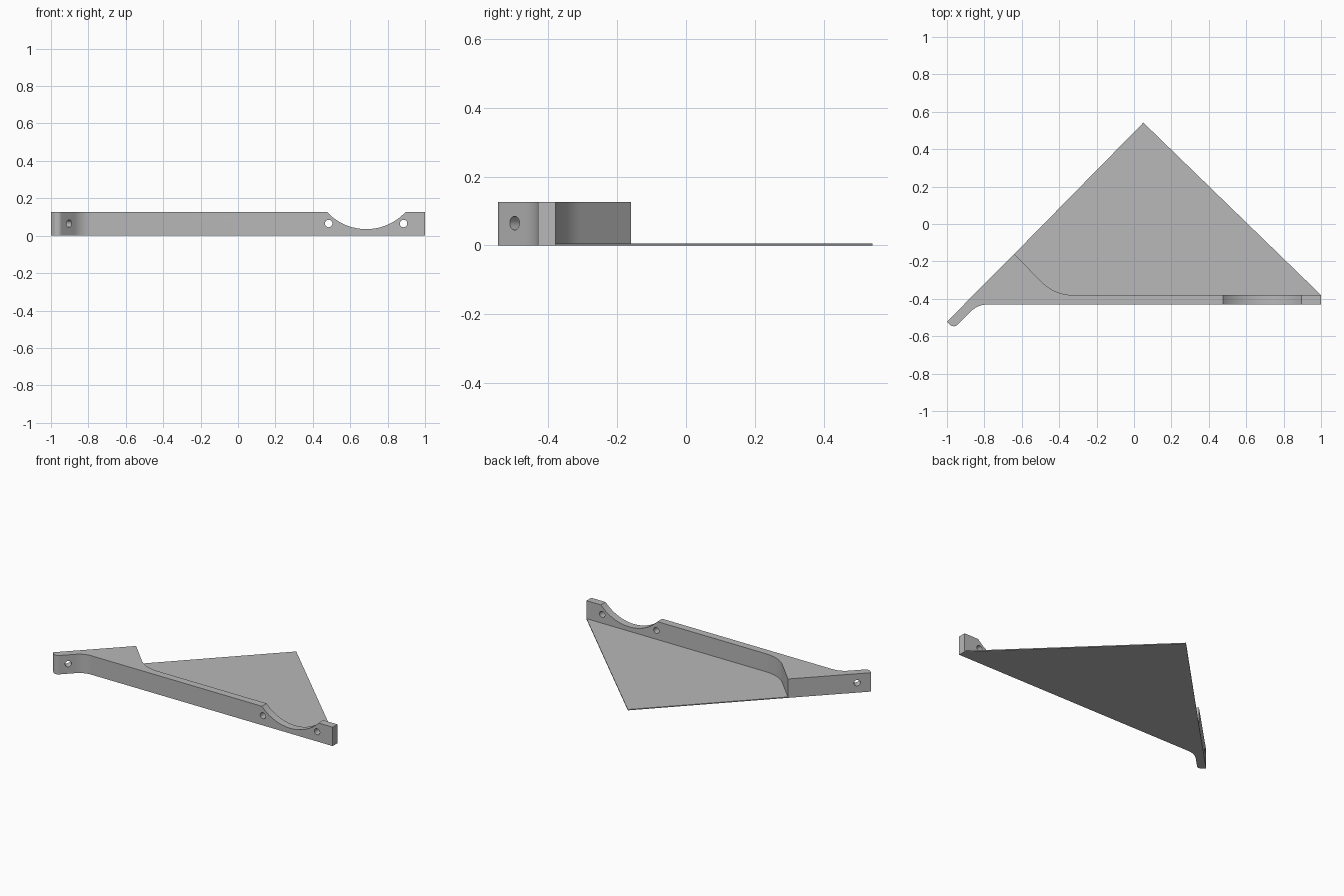
import bpy, bmesh, math
from mathutils import Vector, Matrix

cube = bpy.data.objects.get("Cube")
if cube:
    bpy.data.objects.remove(cube, do_unlink=True)

HEIGHT = 0.126
PLATE = 0.006

grey = bpy.data.materials.new("plain grey")
grey.use_nodes = True
colour = (0.48, 0.48, 0.48, 1)
grey.diffuse_color = colour
grey.node_tree.nodes["Principled BSDF"].inputs["Base Color"].default_value = colour


def fillet(before, corner, after, reach, steps=12):
    """Circular arc rounding a corner, starting `reach` along each edge."""
    b, c, a = Vector(before), Vector(corner), Vector(after)
    u, v = (b - c).normalized(), (a - c).normalized()
    weight = math.sin(u.angle(v) / 2)
    p, q = c + u * reach, c + v * reach
    points = []
    for i in range(steps + 1):
        t = i / steps
        k0, k1, k2 = (1 - t) ** 2, 2 * t * (1 - t) * weight, t * t
        points.append((p * k0 + c * k1 + q * k2) / (k0 + k1 + k2))
    return points


def prism(name, outline, height):
    bm = bmesh.new()
    face = bm.faces.new([bm.verts.new((p[0], p[1], 0)) for p in outline])
    top = bmesh.ops.extrude_face_region(bm, geom=[face])["geom"]
    bmesh.ops.translate(bm, vec=(0, 0, height),
                        verts=[g for g in top if isinstance(g, bmesh.types.BMVert)])
    bmesh.ops.recalc_face_normals(bm, faces=bm.faces)
    mesh = bpy.data.meshes.new(name)
    bm.to_mesh(mesh)
    bm.free()
    mesh.materials.append(grey)
    obj = bpy.data.objects.new(name, mesh)
    bpy.context.collection.objects.link(obj)
    return obj


def cutter(name, centre, axis, radius, length, sides):
    bm = bmesh.new()
    turn = Vector(axis).to_track_quat('Z', 'Y').to_matrix().to_4x4()
    bmesh.ops.create_cone(bm, cap_ends=True, segments=sides, radius1=radius, radius2=radius,
                          depth=length, matrix=Matrix.Translation(centre) @ turn)
    mesh = bpy.data.meshes.new(name)
    bm.to_mesh(mesh)
    bm.free()
    mesh.materials.append(grey)
    obj = bpy.data.objects.new(name, mesh)
    bpy.context.collection.objects.link(obj)
    obj.hide_render = True
    obj.hide_viewport = True
    return obj


# Key corners of the plan
right_back, right_front = (1, -0.38), (1, -0.43)
bend_front, tail_front = (-0.835, -0.43), (-0.945, -0.54)
tail_corner, tail_back = (-0.975, -0.547), (-1, -0.522)
step_top, step_corner = (-0.64, -0.16), (-0.425, -0.38)
apex = (0.05, 0.542)

inner_edge = fillet(step_top, step_corner, right_back, 0.1)

# Wall with a bent tail and a wide shoulder
wall = prism("wall", [right_back, right_front]
             + fillet(right_front, bend_front, tail_front, 0.054)
             + fillet(bend_front, (-0.952, -0.547), tail_corner, 0.012, 5)
             + fillet(tail_front, tail_corner, tail_back, 0.008, 5)
             + [tail_back, step_top] + inner_edge, HEIGHT)

# Thin triangular base
prism("base_plate", [step_top] + inner_edge + [right_back, apex], PLATE)

# Round saddle notch and three screw holes
cuts = [cutter("saddle_cutter", (0.686, -0.4, 0.321), (0, 1, 0), 0.286, 0.3, 96)]
for x in (0.485, 0.885):
    cuts.append(cutter("screw_hole_cutter", (x, -0.4, 0.065), (0, 1, 0), 0.02, 0.3, 32))
cuts.append(cutter("tail_hole_cutter", (-0.92, -0.482, 0.065), (1, -1, 0), 0.02, 0.3, 32))
for cut in cuts:
    mod = wall.modifiers.new(cut.name, 'BOOLEAN')
    mod.operation = 'DIFFERENCE'
    mod.solver = 'EXACT'
    mod.object = cut

# Bake the cuts, then drop the cutters
bpy.context.view_layer.update()
evaluated = wall.evaluated_get(bpy.context.evaluated_depsgraph_get())
wall_mesh = bpy.data.meshes.new_from_object(evaluated)
wall.modifiers.clear()
wall.data = wall_mesh
for cut in cuts:
    bpy.data.objects.remove(cut, do_unlink=True)

# Soft curves with sharp edges
bpy.ops.object.select_all(action='DESELECT')
wall.select_set(True)
bpy.context.view_layer.objects.active = wall
bpy.ops.object.shade_smooth_by_angle(angle=math.radians(25))
